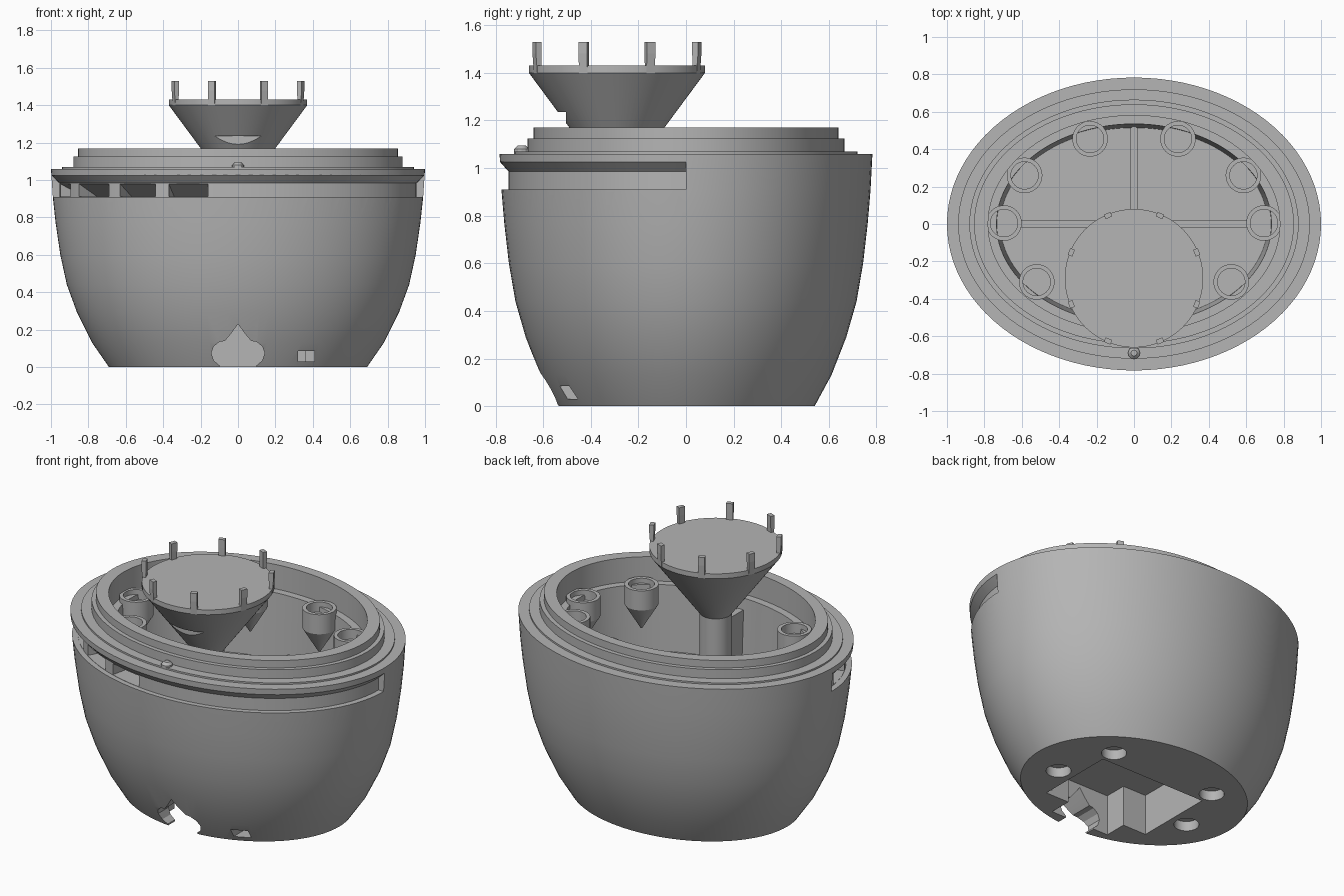
import bpy, bmesh
from math import pi, sin, cos, atan2, radians
from mathutils import Matrix, Vector

cube = bpy.data.objects.get("Cube")
if cube:
    bpy.data.objects.remove(cube, do_unlink=True)

grey = bpy.data.materials.new("matte grey")
grey.use_nodes = True
colour = (0.46, 0.46, 0.46, 1)
grey.diffuse_color = colour
grey.node_tree.nodes["Principled BSDF"].inputs["Base Color"].default_value = colour


def finish(name, bm):
    bmesh.ops.recalc_face_normals(bm, faces=bm.faces)
    mesh = bpy.data.meshes.new(name)
    bm.to_mesh(mesh)
    bm.free()
    mesh.materials.append(grey)
    obj = bpy.data.objects.new(name, mesh)
    bpy.context.collection.objects.link(obj)
    return obj


def turned(name, profile, centre=(0, 0), segs=48):
    """Elliptical turning of (x radius, y radius, z) points, capped at both ends."""
    bm = bmesh.new()
    rings = [[bm.verts.new((centre[0] + rx * cos(2 * pi * i / segs),
                            centre[1] + ry * sin(2 * pi * i / segs), z))
              for i in range(segs)] for rx, ry, z in profile]
    for a, b in zip(rings, rings[1:]):
        for i in range(segs):
            j = (i + 1) % segs
            bm.faces.new((a[i], a[j], b[j], b[i]))
    bm.faces.new(rings[0])
    bm.faces.new(rings[-1])
    return finish(name, bm)


def front_sweep(name, section, segs=64):
    """Closed section swept round the front half of the ellipse."""
    bm = bmesh.new()
    rows = []
    for i in range(segs + 1):
        a = pi + pi * i / segs
        rows.append([bm.verts.new((rx * cos(a), ry * sin(a), z)) for rx, ry, z in section])
    n = len(section)
    for a, b in zip(rows, rows[1:]):
        for i in range(n):
            j = (i + 1) % n
            bm.faces.new((a[i], a[j], b[j], b[i]))
    bm.faces.new(rows[0])
    bm.faces.new(rows[-1])
    return finish(name, bm)


def prism(name, outline, start, end, matrix=None):
    """Outline of (x, z) points extruded along y."""
    bm = bmesh.new()
    a, b = [[bm.verts.new((x, y, z)) for x, z in outline] for y in (start, end)]
    bm.faces.new(a)
    bm.faces.new(b)
    for i in range(len(a)):
        j = (i + 1) % len(a)
        bm.faces.new((a[i], a[j], b[j], b[i]))
    if matrix:
        bm.transform(matrix)
    return finish(name, bm)


def box(name, x0, x1, y0, y1, z0, z1):
    return prism(name, [(x0, z0), (x1, z0), (x1, z1), (x0, z1)], y0, y1)


def cut(obj, cutters):
    for c in cutters:
        c.hide_render = True
        mod = obj.modifiers.new("cut", "BOOLEAN")
        mod.operation, mod.solver, mod.object = "DIFFERENCE", "EXACT", c
    bpy.context.view_layer.update()
    graph = bpy.context.evaluated_depsgraph_get()
    mesh = bpy.data.meshes.new_from_object(obj.evaluated_get(graph))
    obj.modifiers.clear()
    obj.data = mesh
    for c in cutters:
        bpy.data.objects.remove(c, do_unlink=True)


def smooth(obj):
    bpy.ops.object.select_all(action="DESELECT")
    obj.select_set(True)
    bpy.context.view_layer.objects.active = obj
    bpy.ops.object.shade_smooth_by_angle(angle=radians(28))


FLOOR = 0.62

# Oval bowl with stepped rim and inner ledge
outer = [(0.69, 0), (0.78, 0.13), (0.86, 0.29), (0.915, 0.44), (0.95, 0.6),
         (0.975, 0.77), (0.99, 0.91), (1.0, 1.06)]
bowl_profile = [(r, r * 0.783, z) for r, z in outer]
bowl_profile += [(0.94, 0.72, 1.06), (0.94, 0.72, 1.07), (0.88, 0.665, 1.07), (0.88, 0.665, 1.125),
                 (0.855, 0.64, 1.125), (0.855, 0.64, 1.17), (0.78, 0.58, 1.17), (0.78, 0.58, 1.02),
                 (0.735, 0.535, 1.02), (0.715, 0.515, FLOOR)]
bowl = turned("bowl", bowl_profile, segs=96)

# Groove round the front half, with an overhanging upper lip
cutters = [front_sweep("groove_cutter", [(0.955, 0.745, 0.91), (0.955, 0.745, 0.985),
                                         (1.003, 0.785, 1.03), (1.1, 0.9, 1.03), (1.1, 0.9, 0.91)])]

# Vent pockets with sloping roofs on one side of the groove
for x0, x1 in ((-0.95, -0.895), (-0.85, -0.69), (-0.63, -0.44), (-0.37, -0.16)):
    def edge(x):
        return Vector((x, -0.745 * (1 - (x / 0.955) ** 2) ** 0.5, 0))
    p, q = edge(x0), edge(x1)
    along = (q - p).normalized()
    inward = Vector((-along.y, along.x, 0))
    turn = Matrix((( inward.x, along.x, 0, p.x), (inward.y, along.y, 0, p.y),
                   (0, 0, 1, 0), (0, 0, 0, 1)))
    cutters.append(prism("vent_cutter", [(-0.04, 0.912), (0.13, 0.912), (0, 0.98), (-0.04, 0.98)],
                         0, (q - p).length, turn))

# Underside compartment, feet recesses, pointed doorway and cable port
bay = [(-0.36, -0.33), (-0.2, -0.33), (-0.2, -0.47), (0.2, -0.47), (0.2, -0.33),
       (0.36, -0.33), (0.36, 0.16), (-0.36, 0.16)]
flat = Matrix(((1, 0, 0, 0), (0, 0, 1, 0), (0, 1, 0, 0), (0, 0, 0, 1)))
cutters.append(prism("bay_cutter", bay, -0.1, 0.25, flat))
half = [(0.1, -0.05), (0.1, 0.01), (0.13, 0.035), (0.143, 0.075), (0.13, 0.11), (0.1, 0.135),
        (0.07, 0.14), (0.04, 0.175)]
door = half + [(0, 0.23)] + [(-x, z) for x, z in reversed(half)]
cutters.append(prism("doorway_cutter", door, -0.9, -0.4))
cutters.append(box("port_cutter", 0.32, 0.41, -0.7, -0.3, 0.03, 0.085))
for s in (-1, 1):
    for x, y in ((0.355, 0.25), (0.465, -0.1)):
        cutters.append(turned("foot_cutter", [(0.07, 0.07, -0.05), (0.07, 0.07, 0.06)], (s * x, y), 32))
cut(bowl, cutters)
smooth(bowl)

# Cups with pointed undersides round the inner ledge
for s, side in ((-1, "right"), (1, "left")):
    for n, (x, y) in enumerate(((0.235, 0.455), (0.585, 0.26), (0.695, 0.005), (0.52, -0.31))):
        radii = [(0.005, 0.78), (0.095, 0.93), (0.095, 1.05), (0.073, 1.05), (0.073, 0.99)]
        smooth(turned(f"cup_{side}_{n + 1}", [(r, r, z) for r, z in radii], (s * x, y), 40))

# Funnel-shaped stand: stem, cone and disc, with a drain relief at the front
AXIS = -0.29
stand = [(0.09, FLOOR - 0.02), (0.09, 1.022), (0.37, 1.4), (0.37, 1.43)]
funnel = turned("funnel_stand", [(r, r, z) for r, z in stand], (0, AXIS), 72)
cut(funnel, [box("relief_cutter", -0.5, 0.5, -1, -0.505, 0.8, 1.235)])
smooth(funnel)

# Eight tapered tabs round the disc
tab = [(0.352, 1.4), (0.37, 1.4), (0.376, 1.48), (0.376, 1.53), (0.35, 1.53), (0.35, 1.48)]
for i in range(8):
    place = Matrix.Translation((0, AXIS, 0)) @ Matrix.Rotation(pi / 8 + i * pi / 4, 4, "Z")
    prism(f"disc_tab_{i + 1}", tab, -0.019, 0.019, place)

# Ribs across the bowl floor and a tall web behind the stem
box("floor_rib_across", -0.72, 0.72, -0.02, 0.02, FLOOR - 0.02, FLOOR + 0.05)
box("floor_rib_lengthwise", -0.02, 0.02, -0.3, 0.52, FLOOR - 0.02, FLOOR + 0.05)
box("front_web", -0.02, 0.02, -0.53, -0.3, FLOOR - 0.02, 0.95)

# Small peg on the front of the rim
smooth(turned("rim_peg", [(0.032, 0.032, 1.05), (0.032, 0.032, 1.08), (0.016, 0.016, 1.095)], (0, -0.69), 12))
